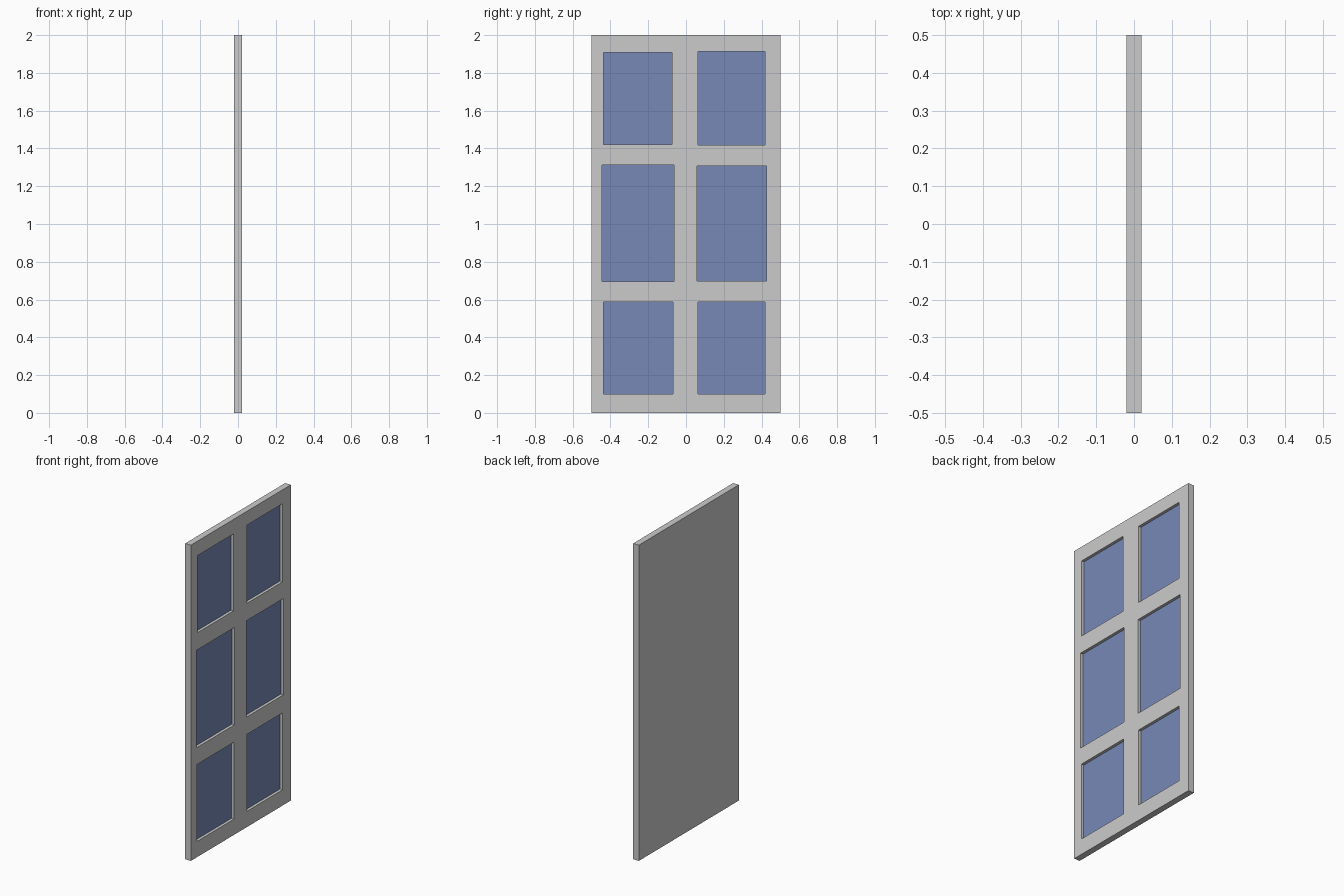
import bpy

if "Cube" in bpy.data.objects:
    bpy.data.objects.remove(bpy.data.objects["Cube"])

T = 0.02        # half thickness of the door
PANE_X = 0.002  # front of the recessed panes

# Openings on the +x side: y0, y1, z0, z1
OPENINGS = {
    "top_left": (-0.436, -0.073, 1.42, 1.908),
    "top_right": (0.063, 0.417, 1.417, 1.912),
    "middle_left": (-0.445, -0.064, 0.695, 1.312),
    "middle_right": (0.058, 0.425, 0.698, 1.308),
    "bottom_left": (-0.438, -0.068, 0.10, 0.587),
    "bottom_right": (0.063, 0.418, 0.10, 0.587),
}


def box(name, x0, x1, y0, y1, z0, z1):
    bpy.ops.mesh.primitive_cube_add(
        size=1, location=((x0 + x1) / 2, (y0 + y1) / 2, (z0 + z1) / 2))
    ob = bpy.context.object
    ob.name = name
    ob.scale = (x1 - x0, y1 - y0, z1 - z0)
    bpy.ops.object.transform_apply(location=False, rotation=False, scale=True)
    return ob


glass = bpy.data.materials.new("blue_pane")
glass.diffuse_color = (0.19, 0.25, 0.47, 1)
glass.use_nodes = True
glass.node_tree.nodes["Principled BSDF"].inputs["Base Color"].default_value = glass.diffuse_color

# Solid door slab, plain at the back
door = box("door_slab", -T, T, -0.5, 0.5, 0, 2)

for name, (y0, y1, z0, z1) in OPENINGS.items():
    # Pocket cut into the front of the slab
    cutter = box("cutter_" + name, 0, T + 0.05, y0, y1, z0, z1)
    mod = door.modifiers.new("pocket_" + name, "BOOLEAN")
    mod.operation = "DIFFERENCE"
    mod.solver = "EXACT"
    mod.object = cutter
    bpy.context.view_layer.objects.active = door
    bpy.ops.object.modifier_apply(modifier=mod.name)
    bpy.data.objects.remove(cutter)

    # Blue pane lying at the bottom of the pocket
    pane = box("pane_" + name, -0.002, PANE_X, y0, y1, z0, z1)
    pane.data.materials.append(glass)
